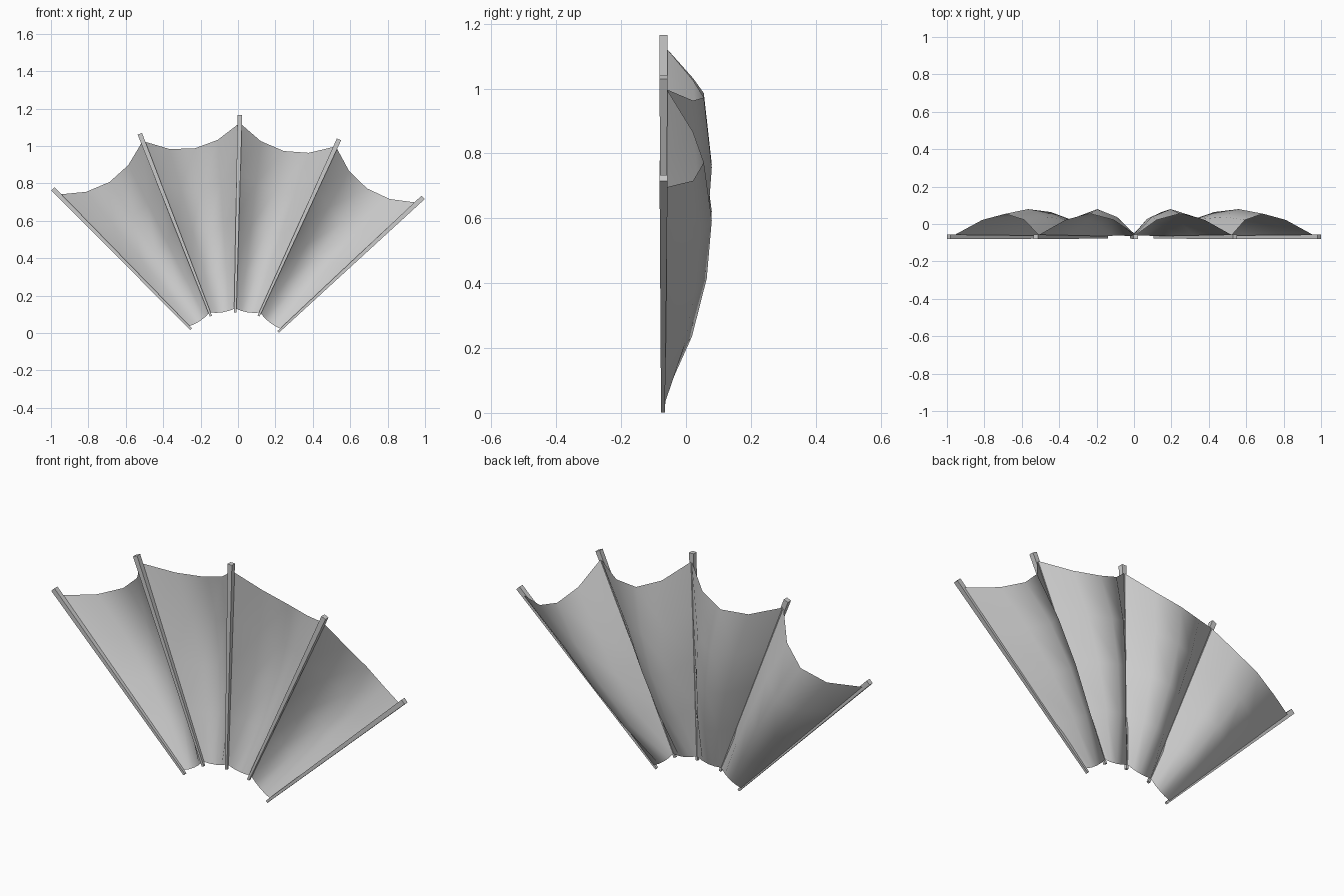
import bpy
import bmesh
from mathutils import Vector

cube = bpy.data.objects.get("Cube")
if cube:
    bpy.data.objects.remove(cube, do_unlink=True)

# Single flat colour
grey = bpy.data.materials.new("plain grey")
grey.use_nodes = True
colour = (0.6, 0.6, 0.6, 1)
grey.diffuse_color = colour
grey.node_tree.nodes["Principled BSDF"].inputs["Base Color"].default_value = colour


def finish(name, bm, smooth=False):
    mesh = bpy.data.meshes.new(name)
    bm.to_mesh(mesh)
    bm.free()
    mesh.materials.append(grey)
    for poly in mesh.polygons:
        poly.use_smooth = smooth
    obj = bpy.data.objects.new(name, mesh)
    bpy.context.collection.objects.link(obj)
    return obj


def rib(name, base, tip):
    """Square bar that widens from base to tip."""
    bm = bmesh.new()
    along = (tip - base).normalized()
    side = along.cross(Vector((0, 1, 0)))
    depth = Vector((0, 1, 0))
    rings = []
    for centre, half in ((base, 0.006), (tip, 0.0125)):
        rings.append([bm.verts.new(centre + (side * a + depth * b) * half)
                      for a, b in ((-1, -1), (1, -1), (1, 1), (-1, 1))])
    low, high = rings
    bm.faces.new(low)
    bm.faces.new(high[::-1])
    for i in range(4):
        j = (i + 1) % 4
        bm.faces.new((low[i], high[i], high[j], low[j]))
    bmesh.ops.recalc_face_normals(bm, faces=bm.faces)
    return finish(name, bm)


def scallop(a, b, sag):
    """Edge between two ribs, bowed towards the hub."""
    inward = (b - a).cross(Vector((0, 1, 0))).normalized()
    if inward.z > 0:
        inward = -inward
    return [a.lerp(b, u / 4) + inward * sag * bow[u] for u in range(5)]


bow = [0, 0.75, 1, 0.75, 0]
# Depth of the billow from hub to rim
billow = [0.003, 0.082, 0.126, 0.14, 0.114]


def panel(name, left, right):
    """Sail panel stretched between two ribs, bulging backwards."""
    bm = bmesh.new()
    inner = scallop(left[0].lerp(left[1], 0.02), right[0].lerp(right[1], 0.02), 0.01)
    outer = scallop(left[0].lerp(left[1], 0.96), right[0].lerp(right[1], 0.96), 0.09)
    rows = []
    for r, depth in enumerate(billow):
        t = r / 4
        row = []
        for u in range(5):
            p = inner[u].lerp(outer[u], t)
            p.y = -0.065 + 0.006 * t + depth * bow[u] ** 1.2
            row.append(bm.verts.new(p))
        rows.append(row)
    for low, high in zip(rows, rows[1:]):
        for u in range(4):
            bm.faces.new((low[u], high[u], high[u + 1], low[u + 1]))
    return finish(name, bm, smooth=True)


# Ribs, from the right side to the left side: base x, z and tip x, z
layout = [
    ("right_outer", -0.25, 0.02, -0.99, 0.77),
    ("right_inner", -0.145, 0.09, -0.525, 1.065),
    ("middle", -0.015, 0.11, 0.01, 1.165),
    ("left_inner", 0.11, 0.09, 0.54, 1.035),
    ("left_outer", 0.215, 0.006, 0.99, 0.725),
]
ribs = []
for label, bx, bz, tx, tz in layout:
    base, tip = Vector((bx, -0.071, bz)), Vector((tx, -0.069, tz))
    rib(label + "_rib", base, tip)
    ribs.append((base, tip))

# Panels between neighbouring ribs
names = ["right_outer_panel", "right_inner_panel", "left_inner_panel", "left_outer_panel"]
for label, left, right in zip(names, ribs, ribs[1:]):
    panel(label, left, right)
